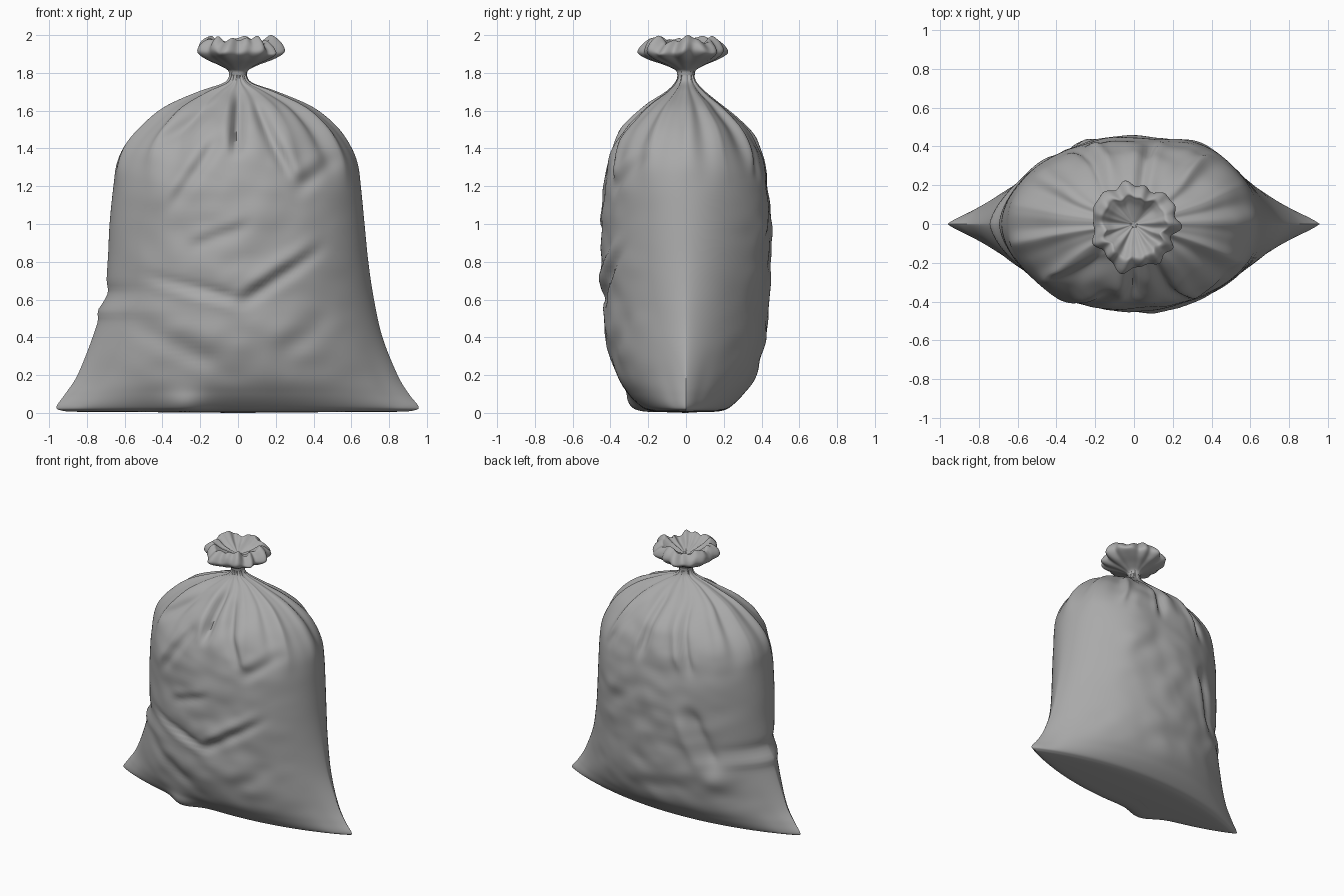
import bpy, bmesh, math
from mathutils import Vector, noise

cube = bpy.data.objects.get("Cube")
if cube:
    bpy.data.objects.remove(cube, do_unlink=True)

mat = bpy.data.materials.new("grey plastic")
mat.use_nodes = True
GREY = (0.4, 0.4, 0.4, 1)
mat.diffuse_color = GREY
bsdf = next(n for n in mat.node_tree.nodes if n.type == 'BSDF_PRINCIPLED')
bsdf.inputs["Base Color"].default_value = GREY
bsdf.inputs["Roughness"].default_value = 0.6


def smoothstep(a, b, v):
    t = max(0.0, min(1.0, (v - a) / (b - a)))
    return t * t * (3 - 2 * t)


def bell(v, centre, width):
    return math.exp(-((v - centre) / width) ** 2)


def spline(rows, steps):
    """Catmull-Rom interpolation of a table of section values."""
    out = []
    for i in range(len(rows) - 1):
        p = [rows[max(0, min(len(rows) - 1, i + k))] for k in (-1, 0, 1, 2)]
        for s in range(steps):
            t = s / steps
            out.append([0.5 * (2 * b + (c - a) * t + (2 * a - 5 * b + 4 * c - d) * t * t
                               + (3 * b - a - 3 * c + d) * t ** 3) for a, b, c, d in zip(*p)])
    return out + [list(rows[-1])]


def loft(name, rings, cap_start=None, cap_end=None):
    """Skin a stack of closed rings, closing the ends with fans to a point."""
    bm = bmesh.new()
    loops = [[bm.verts.new(co) for co in ring] for ring in rings]
    n = len(loops[0])
    for a, b in zip(loops, loops[1:]):
        for i in range(n):
            j = (i + 1) % n
            bm.faces.new((a[i], a[j], b[j], b[i]))
    for loop, tip in ((loops[0], cap_start), (loops[-1], cap_end)):
        if tip:
            c = bm.verts.new(tip)
            for i in range(n):
                bm.faces.new((loop[i], loop[(i + 1) % n], c))
    bmesh.ops.recalc_face_normals(bm, faces=bm.faces)
    me = bpy.data.meshes.new(name)
    bm.to_mesh(me)
    bm.free()
    me.materials.append(mat)
    ob = bpy.data.objects.new(name, me)
    bpy.context.collection.objects.link(ob)
    bpy.ops.object.select_all(action='DESELECT')
    ob.select_set(True)
    bpy.context.view_layer.objects.active = ob
    bpy.ops.object.shade_smooth_by_angle(angle=math.radians(60))


# Creases: side (-1 front, 1 back), start x z, end x z, width, depth
CREASES = [
    (-1, -0.01, 1.38, 0.01, 1.72, 0.03, 0.045),
    (-1, 0.08, 1.66, 0.28, 1.24, 0.03, 0.03),
    (-1, 0.30, 1.17, 0.55, 1.36, 0.04, 0.025),
    (-1, -0.36, 1.08, -0.10, 1.45, 0.035, 0.022),
    (-1, -0.42, 1.42, -0.12, 1.64, 0.03, 0.03),
    (-1, 0.02, 0.58, 0.45, 0.87, 0.035, 0.03),
    (-1, 0.02, 0.60, -0.50, 0.73, 0.03, 0.018),
    (-1, -0.25, 0.88, 0.06, 0.99, 0.03, 0.012),
    (-1, -0.62, 0.50, -0.05, 0.22, 0.06, 0.02),
    (-1, 0.20, 0.28, 0.50, 0.52, 0.06, 0.015),
    (1, -0.30, 0.94, -0.46, 0.50, 0.05, 0.045),
    (1, 0.02, 1.70, 0.10, 1.25, 0.03, 0.03),
    (1, -0.15, 1.62, -0.30, 1.22, 0.03, 0.035),
    (1, 0.20, 1.60, 0.38, 1.25, 0.03, 0.025),
    (1, 0.10, 1.05, 0.35, 0.85, 0.06, 0.012),
]

# Bulges: side, x, z, x radius, z radius, height
BULGES = [
    (-1, -0.28, 0.02, 0.12, 0.09, 0.07),
    (-1, -0.36, 1.18, 0.16, 0.16, 0.025),
    (1, 0.36, 1.05, 0.18, 0.45, 0.03),
    (1, -0.47, 0.42, 0.10, 0.08, 0.025),
]


def crease(side, x, z):
    """Outward offset: a valley with a soft ridge alongside it."""
    total = 0.0
    for s, x0, z0, x1, z1, w, depth in CREASES:
        if s != side:
            continue
        d = Vector((x1 - x0, z1 - z0))
        length = d.length
        d /= length
        q = Vector((x - x0, z - z0))
        along = q.dot(d) / length
        across = (q.y * d.x - q.x * d.y) / w
        fade = smoothstep(-0.15, 0.25, along) * (1 - smoothstep(0.75, 1.15, along))
        total += depth * fade * (0.5 * bell(across, 1.8, 1) - bell(across, 0, 1))
    return total


# Bag sections: height, half width on -x, half width on +x, half depth, end roundness
SECTIONS = [
    (0.004, 0.50, 0.50, 0.07, 0.9), (0.006, 0.85, 0.84, 0.15, 0.9),
    (0.014, 0.94, 0.935, 0.20, 0.9), (0.035, 0.96, 0.955, 0.24, 0.88),
    (0.10, 0.915, 0.905, 0.305, 0.86), (0.20, 0.85, 0.845, 0.37, 0.82),
    (0.40, 0.77, 0.765, 0.425, 0.72), (0.60, 0.71, 0.72, 0.44, 0.64),
    (0.80, 0.69, 0.69, 0.447, 0.57), (1.00, 0.68, 0.67, 0.447, 0.53),
    (1.20, 0.66, 0.65, 0.44, 0.5), (1.32, 0.645, 0.63, 0.42, 0.5),
    (1.42, 0.60, 0.585, 0.38, 0.5), (1.52, 0.51, 0.51, 0.315, 0.5),
    (1.62, 0.385, 0.385, 0.21, 0.5), (1.70, 0.21, 0.205, 0.105, 0.5),
    (1.745, 0.08, 0.08, 0.06, 0.5), (1.78, 0.048, 0.048, 0.045, 0.5),
    (1.815, 0.05, 0.05, 0.05, 0.5),
]
N = 208
bag_rings = []
for z, wl, wr, depth, b in spline(SECTIONS, 8):
    ring = []
    gather = 0.10 * smoothstep(1.15, 1.72, z)
    body = smoothstep(0.05, 0.3, z) * (1 - smoothstep(1.6, 1.74, z))
    for i in range(N):
        t = 2 * math.pi * (i + 0.5) / N
        c, s = math.cos(t), math.sin(t)
        side = 1 if s > 0 else -1
        x = c * (wr if c > 0 else wl)
        y = side * depth * abs(s) ** (2 * b)
        # gathered pleats radiating from the neck
        pleat = (0.4 - abs(math.sin(5.5 * t + 0.5 * math.sin(2 * t)))
                 + 0.4 * math.sin(13 * t + 1) + 0.25 * math.sin(21 * t))
        k = 1 + gather * pleat * (0.35 + 0.65 * abs(s))
        # creases, bulges and soft dents over the broad faces
        soft = (0.016 * noise.noise(Vector((x * 3 + z, side * 5, z * 4.5)))
                + 0.010 * noise.noise(Vector((x * 6 - 3 * z, side * 9, z * 9 + 2 * x))))
        y += side * body * s * s * (crease(side, x, z) + soft)
        y += sum(side * h * bell(x, bx, rx) * bell(z, bz, rz)
                 for bs, bx, bz, rx, rz, h in BULGES if bs == side)
        # small lump in the side edge, and pinched folds running into the bottom corners
        if c < 0:
            x += c * c * (0.015 * bell(z, 0.64, 0.04) - 0.018 * bell(z, 0.54, 0.035))
        pinch = bell(abs(c), 0.9, 0.06) * (1 - smoothstep(0.1, 0.4, z))
        y *= 1 - 0.06 * pinch * smoothstep(0.01, 0.05, z)
        ring.append((x * k, y * k, z))
    bag_rings.append(ring)
loft("bag_body", bag_rings, cap_start=(0, 0, 0.0))

# Ruffled top: radius, height, ruffle strength
RUFFLE = [
    (0.047, 1.79, 0.0), (0.055, 1.815, 0.1), (0.105, 1.842, 0.4), (0.175, 1.872, 0.8),
    (0.218, 1.905, 1.0), (0.214, 1.938, 1.0), (0.188, 1.967, 1.0), (0.165, 1.978, 1.0),
    (0.145, 1.965, 0.9), (0.11, 1.94, 0.8), (0.06, 1.918, 0.5), (0.015, 1.90, 0.2),
]
ruffle_rings = []
for r, z, a in spline(RUFFLE, 5):
    ring = []
    for i in range(N):
        t = 2 * math.pi * (i + 0.5) / N
        c, s = math.cos(t), math.sin(t)
        # uneven folds that drift as they climb
        wave = (0.045 * math.sin(9 * t + 1.5 * math.sin(2 * t + 1)) + 0.035 * math.sin(14 * t + 2)
                + 0.12 * noise.noise(Vector((c * 2.2, s * 2.2, z * 9))))
        lobe = 0.05 * math.sin(3 * t + 0.6)
        rr = r * (1 + a * (wave + lobe))
        lift = a * smoothstep(1.86, 1.96, z) * (
            0.012 * math.sin(5 * t + 1) + 0.03 * noise.noise(Vector((c * 3, s * 3, 4))))
        ring.append((rr * c, rr * s - 0.012 * a, min(z + lift, 2.0)))
    ruffle_rings.append(ring)
loft("gathered_ruffle", ruffle_rings, cap_end=(0, 0, 1.895))
